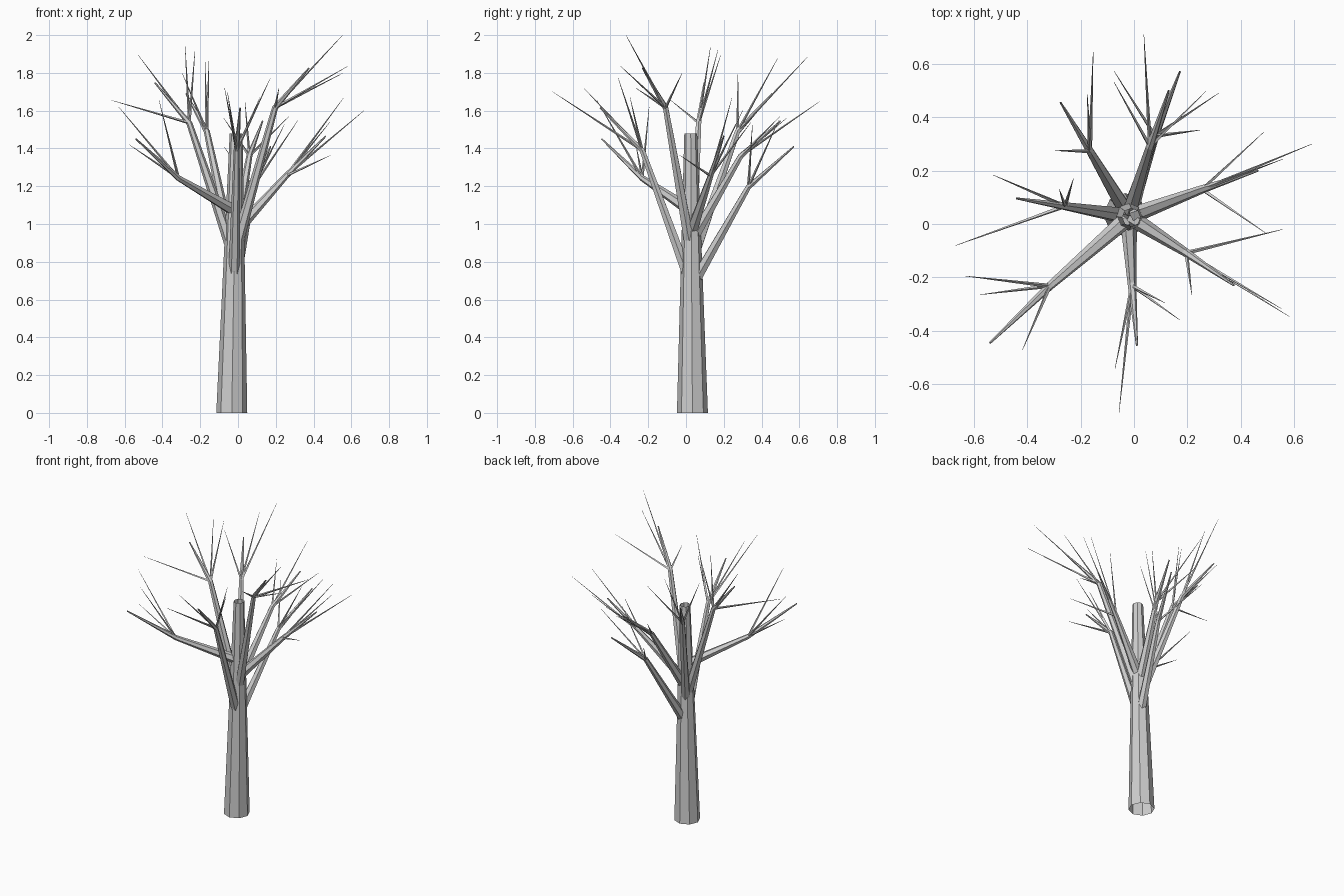
import bpy, bmesh, math
from mathutils import Vector

cube = bpy.data.objects.get("Cube")
if cube:
    bpy.data.objects.remove(cube, do_unlink=True)

GREY = (0.62, 0.62, 0.62, 1)
bark = bpy.data.materials.new("grey_bark")
bark.use_nodes = True
bark.diffuse_color = GREY
bark.node_tree.nodes["Principled BSDF"].inputs["Base Color"].default_value = GREY

TRUNK_BASE = Vector((-0.033, 0.034, 0))
TRUNK_TOP = Vector((-0.01, 0.025, 1.48))


def tube(bm, points, radii, sides):
    """Sweep a tapering ring along a few points; ends stay open."""
    points = [Vector(p) for p in points]
    rings = []
    for i, p in enumerate(points):
        along = points[min(i + 1, len(points) - 1)] - points[max(i - 1, 0)]
        turn = Vector((0, 0, 1)).rotation_difference(along.normalized())
        ring = []
        for k in range(sides):
            a = 2 * math.pi * k / sides
            ring.append(bm.verts.new(p + turn @ Vector((math.cos(a), math.sin(a), 0)) * radii[i]))
        rings.append(ring)
    for low, high in zip(rings, rings[1:]):
        for k in range(sides):
            n = (k + 1) % sides
            bm.faces.new((low[k], low[n], high[n], high[k]))
    return rings


def finish(bm, name):
    mesh = bpy.data.meshes.new(name)
    bm.to_mesh(mesh)
    bm.free()
    mesh.materials.append(bark)
    bpy.context.collection.objects.link(bpy.data.objects.new(name, mesh))


# Trunk: tapering open octagon, level at both ends
bm = bmesh.new()
for ring, z in zip(tube(bm, (TRUNK_BASE, TRUNK_TOP), (0.082, 0.034), 8), (0, TRUNK_TOP.z)):
    for v in ring:
        v.co.z = z
finish(bm, "trunk")

# Each limb: height on the trunk, fork, tip of the limb, tips of its twigs
limbs = {
    "right_back_limb": (0.98, (.255, .13, 1.255), (.464, .2, 1.465),
        [(.667, .3, 1.6), (.558, .243, 1.667), (.487, .345, 1.54), (.494, -.034, 1.365)]),
    "right_front_limb": (0.92, (.196, -.108, 1.615), (.375, -.23, 1.825),
        [(.554, -.318, 2), (.584, -.348, 1.837), (.558, -.02, 1.8), (.217, -.266, 1.72)]),
    "front_limb": (0.74, (-.007, -.232, 1.39), (.011, -.455, 1.615),
        [(-.056, -.706, 1.7), (-.071, -.541, 1.72), (.172, -.36, 1.775), (.116, -.296, 1.67)]),
    "left_front_limb": (1.08, (-.315, -.232, 1.243), (-.54, -.446, 1.45),
        [(-.632, -.195, 1.62), (-.576, -.265, 1.42), (-.418, -.472, 1.655)]),
    "left_limb": (0.9, (-.258, .067, 1.535), (-.44, .096, 1.748),
        [(-.67, -.081, 1.655), (-.529, .184, 1.895), (-.28, .13, 1.94), (-.227, .17, 1.925)]),
    "left_back_limb": (0.86, (-.165, .273, 1.49), (-.275, .455, 1.69),
        [(-.153, .644, 1.885), (-.175, .484, 1.875), (-.296, .275, 1.8)]),
    "low_back_limb": (0.71, (.079, .33, 1.195), (.172, .571, 1.41),
        [(-.075, .573, 1.41), (.318, .491, 1.55), (.247, .352, 1.53)]),
    "high_back_limb": (0.95, (.06, .29, 1.36), (.13, .5, 1.545),
        [(.037, .71, 1.65), (-.075, .532, 1.56), (.27, .498, 1.57)]),
}

for name, (height, fork, tip, twigs) in limbs.items():
    bm = bmesh.new()
    fork = Vector(fork)
    root = TRUNK_BASE.lerp(TRUNK_TOP, height / TRUNK_TOP.z)
    out = (fork - root) * Vector((1, 1, 0))
    root += out.normalized() * 0.025
    tube(bm, (root, fork, tip), (0.031, 0.016, 0.004), 6)
    # Thin twigs spreading from the fork
    for end in twigs:
        tube(bm, (fork, end), (0.008, 0.0008), 4)
    finish(bm, name)
